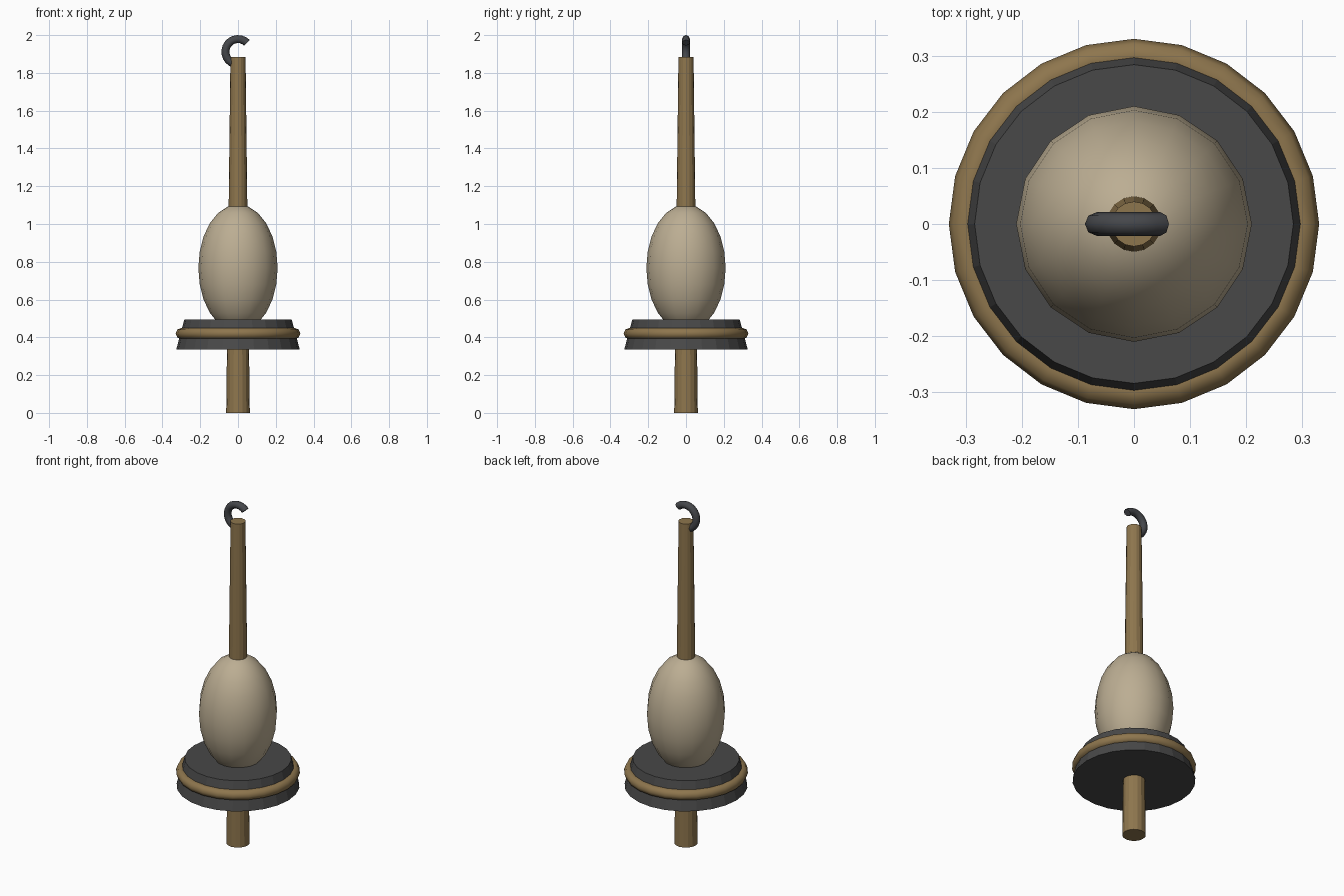
import bpy, bmesh, math

if "Cube" in bpy.data.objects:
    bpy.data.objects.remove(bpy.data.objects["Cube"])


def material(name, rgb):
    m = bpy.data.materials.new(name)
    m.diffuse_color = (*rgb, 1.0)
    m.use_nodes = True
    m.node_tree.nodes["Principled BSDF"].inputs["Base Color"].default_value = m.diffuse_color
    return m


wood = material("wood", (0.27, 0.18, 0.075))
wool = material("wool", (0.50, 0.42, 0.29))
slate = material("dark_slate", (0.065, 0.065, 0.065))
metal = material("dark_metal", (0.06, 0.063, 0.07))


def finish(bm, name, mat, smooth):
    bmesh.ops.recalc_face_normals(bm, faces=bm.faces)
    for f in bm.faces:
        f.smooth = smooth
    me = bpy.data.meshes.new(name)
    bm.to_mesh(me)
    bm.free()
    me.materials.append(mat)
    ob = bpy.data.objects.new(name, me)
    bpy.context.collection.objects.link(ob)
    return ob


def cone(name, r1, r2, z1, z2, sides, mat):
    bm = bmesh.new()
    bmesh.ops.create_cone(bm, cap_ends=True, segments=sides,
                          radius1=r1, radius2=r2, depth=z2 - z1)
    bmesh.ops.translate(bm, verts=bm.verts, vec=(0, 0, (z1 + z2) / 2))
    return finish(bm, name, mat, False)


def ring(name, major, minor, n, k, mat, start=0.0, sweep=360.0, upright=False, center=0.0):
    """Full ring lying flat, or an open capped arc standing in the xz plane."""
    closed = sweep >= 360
    bm = bmesh.new()
    loops = []
    for i in range(n if closed else n + 1):
        a = math.radians(start + sweep * i / n)
        loop = []
        for j in range(k):
            b = math.tau * j / k
            r, h = major + minor * math.cos(b), minor * math.sin(b)
            x, y = r * math.cos(a), r * math.sin(a)
            loop.append(bm.verts.new((x, h, y + center) if upright else (x, y, h + center)))
        loops.append(loop)
    for i in range(n):
        p, q = loops[i], loops[(i + 1) % len(loops)]
        for j in range(k):
            bm.faces.new((p[j], q[j], q[(j + 1) % k], p[(j + 1) % k]))
    caps = [] if closed else [bm.faces.new(loops[0]), bm.faces.new(loops[-1])]
    ob = finish(bm, name, mat, True)
    for f in ob.data.polygons[len(ob.data.polygons) - len(caps):]:
        f.use_smooth = False
    return ob


# Tapered shaft through the whole spindle
cone("shaft", 0.0625, 0.04, 0.0, 1.885, 16, wood)

# Weighted disc and its decorative band
cone("whorl", 0.327, 0.284, 0.335, 0.495, 24, slate)
ring("whorl_band", 0.30, 0.03, 24, 8, wood, center=0.42)

# Egg of wound yarn
bm = bmesh.new()
bmesh.ops.create_uvsphere(bm, u_segments=16, v_segments=12, radius=1.0)
bmesh.ops.scale(bm, verts=bm.verts, vec=(0.21, 0.21, 0.337))
bmesh.ops.translate(bm, verts=bm.verts, vec=(0, 0, 0.767))
finish(bm, "yarn_cop", wool, True)

# Open hook at the tip
ring("hook", 0.067, 0.021, 14, 8, metal, start=45, sweep=225, upright=True, center=1.912)
